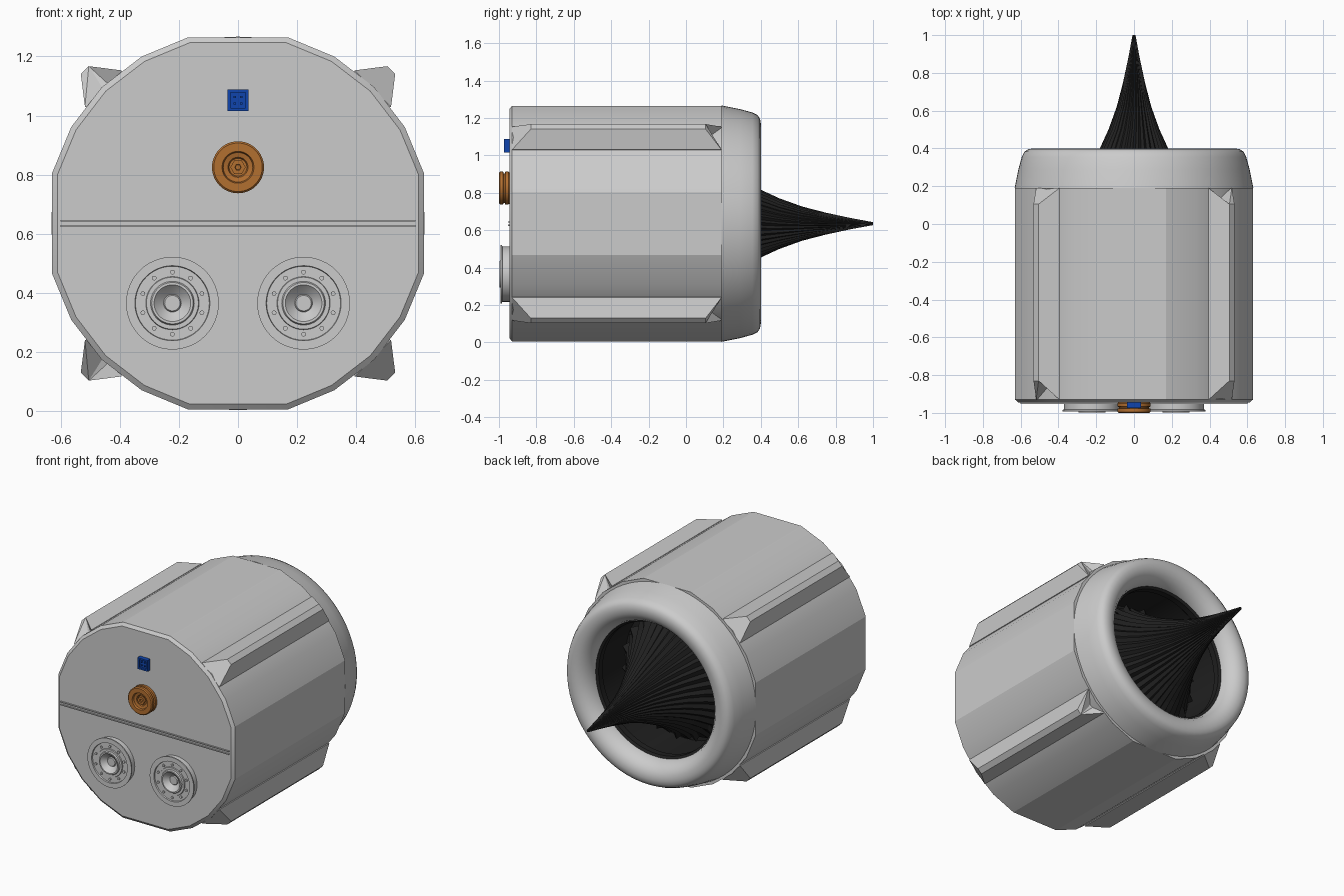
import bpy, bmesh
from math import sin, cos, pi, radians

if "Cube" in bpy.data.objects:
    bpy.data.objects.remove(bpy.data.objects["Cube"])

CZ = 0.635  # height of the main axis


def material(name, rgb):
    m = bpy.data.materials.new(name)
    m.diffuse_color = (*rgb, 1)
    m.use_nodes = True
    m.node_tree.nodes["Principled BSDF"].inputs["Base Color"].default_value = m.diffuse_color
    return m


BLACK = material("black", (0.014, 0.014, 0.014))
ORANGE = material("orange", (0.45, 0.16, 0.03))
BLUE = material("blue", (0.005, 0.06, 0.42))


def finish(name, bm, mat=None, smooth=None):
    bmesh.ops.remove_doubles(bm, verts=bm.verts, dist=1e-5)
    bmesh.ops.recalc_face_normals(bm, faces=bm.faces)
    me = bpy.data.meshes.new(name)
    bm.to_mesh(me)
    bm.free()
    ob = bpy.data.objects.new(name, me)
    bpy.context.collection.objects.link(ob)
    if mat:
        me.materials.append(mat)
    if smooth:
        bpy.ops.object.select_all(action='DESELECT')
        ob.select_set(True)
        bpy.context.view_layer.objects.active = ob
        bpy.ops.object.shade_smooth_by_angle(angle=radians(smooth))
    return ob


def loft(bm, loops, caps=(False, False)):
    """Skin a list of equally long closed point loops."""
    rows = [[bm.verts.new(p) for p in lp] for lp in loops]
    n = len(rows[0])
    for a, b in zip(rows, rows[1:]):
        for i in range(n):
            j = (i + 1) % n
            bm.faces.new((a[i], a[j], b[j], b[i]))
    if caps[0]:
        bm.faces.new(rows[0])
    if caps[1]:
        bm.faces.new(rows[-1])


def lathe(name, profile, x=0, z=CZ, seg=48, mat=None, smooth=35):
    """Turn (radius, y) points about an axis parallel to y."""
    bm = bmesh.new()
    loft(bm, [[(x + r * cos(2 * pi * i / seg), y, z + r * sin(2 * pi * i / seg))
               for i in range(seg)] for r, y in profile])
    bmesh.ops.dissolve_degenerate(bm, edges=bm.edges, dist=1e-6)
    return finish(name, bm, mat, smooth)


def box(name, x, y, z, sx, sy, sz, mat=None):
    bm = bmesh.new()
    bmesh.ops.create_cube(bm, size=1)
    for v in bm.verts:
        v.co = (x + v.co.x * sx, y + v.co.y * sy, z + v.co.z * sz)
    return finish(name, bm, mat)


# Body: rounded drum with four flats, bevelled front edge, open at the back
angles = [a + q for q in (0, 90, 180, 270) for a in (15, 30, 45, 60, 75)]


def body_loop(r, y):
    return [(r * cos(radians(a)), y, CZ + r * sin(radians(a))) for a in angles]


bm = bmesh.new()
loft(bm, [body_loop(0.633, -0.945), body_loop(0.652, -0.93),
          body_loop(0.652, 0.19), body_loop(0.48, 0.19)], (True, False))
finish("body", bm, smooth=20)

# Seam across the front face
for dz in (-0.009, 0.009):
    box("front_seam", 0, -0.945, CZ + dz, 1.2, 0.016, 0.006)

# Four corner fins with chamfered ends
outer = [(0.505, 0.532), (0.532, 0.505)]
base = [(0.395, 0.518), (0.518, 0.395)]
for sx in (1, -1):
    for sz in (1, -1):
        def section(pts, y):
            return [(sx * a, y, CZ + sz * b) for a, b in pts]
        bm = bmesh.new()
        inner = [(0.39, 0.35), (0.35, 0.39)]
        ends = []
        for yb, yo in ((-0.93, -0.83), (0.19, 0.105)):
            ends.append(section([base[0]], yb) + section(outer, yo)
                        + section([base[1]], yb) + section(inner, yb))
        loft(bm, ends, (True, True))
        bmesh.ops.triangulate(bm, faces=[f for f in bm.faces if len(f.verts) > 4])
        finish("corner_fin", bm)

# Nozzle ring with a rounded lip
lathe("nozzle_ring", [(0.44, 0.19), (0.632, 0.19), (0.612, 0.29), (0.594, 0.355),
                      (0.58, 0.383), (0.56, 0.396), (0.535, 0.4), (0.505, 0.396),
                      (0.475, 0.38), (0.45, 0.35), (0.435, 0.31), (0.432, 0.27)],
      seg=72, smooth=40)

# Dark inner duct with a small step and a closed floor
lathe("inner_duct", [(0.434, 0.3), (0.42, 0.29), (0.42, 0.25), (0.43, 0.24),
                     (0.43, 0.0), (0, 0.0)], seg=72, mat=BLACK)

# Pleated spike, slightly twisted, with a jagged base
spike = [(0.41, 0.04), (0.36, 0.1), (0.29, 0.2), (0.23, 0.3), (0.181, 0.4),
         (0.135, 0.5), (0.092, 0.62), (0.058, 0.75), (0.03, 0.88), (0.008, 1.0)]
N = 72
loops = []
for k, (r, y) in enumerate(spike):
    loop = []
    for i in range(N):
        rr = r * (1 if i % 2 else 0.93)
        yy = y + (0.035 if k == 0 and i % 4 < 2 else 0)
        a = 2 * pi * i / N + 0.5 * (1 - y)
        loop.append((rr * cos(a), yy, CZ + rr * sin(a)))
    loops.append(loop)
bm = bmesh.new()
loft(bm, loops, (False, True))
finish("spike", bm, BLACK)

# Two round flanged ports with ten bolts each
for x in (-0.222, 0.222):
    z = 0.365
    lathe("port", [(0.148, -0.94), (0.148, -0.982), (0.157, -0.984), (0.157, -0.992),
                   (0.127, -0.992), (0.125, -0.984), (0.09, -0.984), (0.088, -0.99),
                   (0.074, -0.99), (0.07, -0.998), (0.062, -0.998), (0.05, -0.985),
                   (0.03, -0.968), (0.026, -0.974), (0, -0.974)], x, z)
    for i in range(10):
        a = pi / 2 + 2 * pi * i / 10
        lathe("port_bolt", [(0.008, -0.98), (0.008, -0.991), (0, -0.991)],
              x + 0.105 * cos(a), z + 0.105 * sin(a), seg=10)

# Orange knob with a grooved rim and hexagonal centre
lathe("knob", [(0.08, -0.94), (0.088, -0.95), (0.088, -0.966), (0.079, -0.969),
               (0.079, -0.975), (0.088, -0.978), (0.088, -0.994), (0.082, -1.0),
               (0.054, -1.0), (0.05, -0.988), (0.034, -0.984), (0.03, -0.975),
               (0, -0.975)], z=0.825, mat=ORANGE)
lathe("knob_hex", [(0.026, -0.97), (0.026, -0.99), (0.011, -0.99),
                   (0.009, -0.982), (0, -0.982)],
      z=0.825, seg=6, mat=ORANGE, smooth=None)

# Blue square socket: recessed frame with four pins
h = 1.052


def square(s, y):
    return [(s * a, y, h + s * b) for a, b in ((-1, -1), (1, -1), (1, 1), (-1, 1))]


bm = bmesh.new()
loft(bm, [square(0.036, -0.94), square(0.036, -0.973), square(0.026, -0.973),
          square(0.026, -0.96)], (False, True))
finish("socket", bm, BLUE)
for px in (-0.011, 0.011):
    for pz in (-0.011, 0.011):
        box("socket_pin", px, -0.963, h + pz, 0.007, 0.012, 0.007, BLUE)
